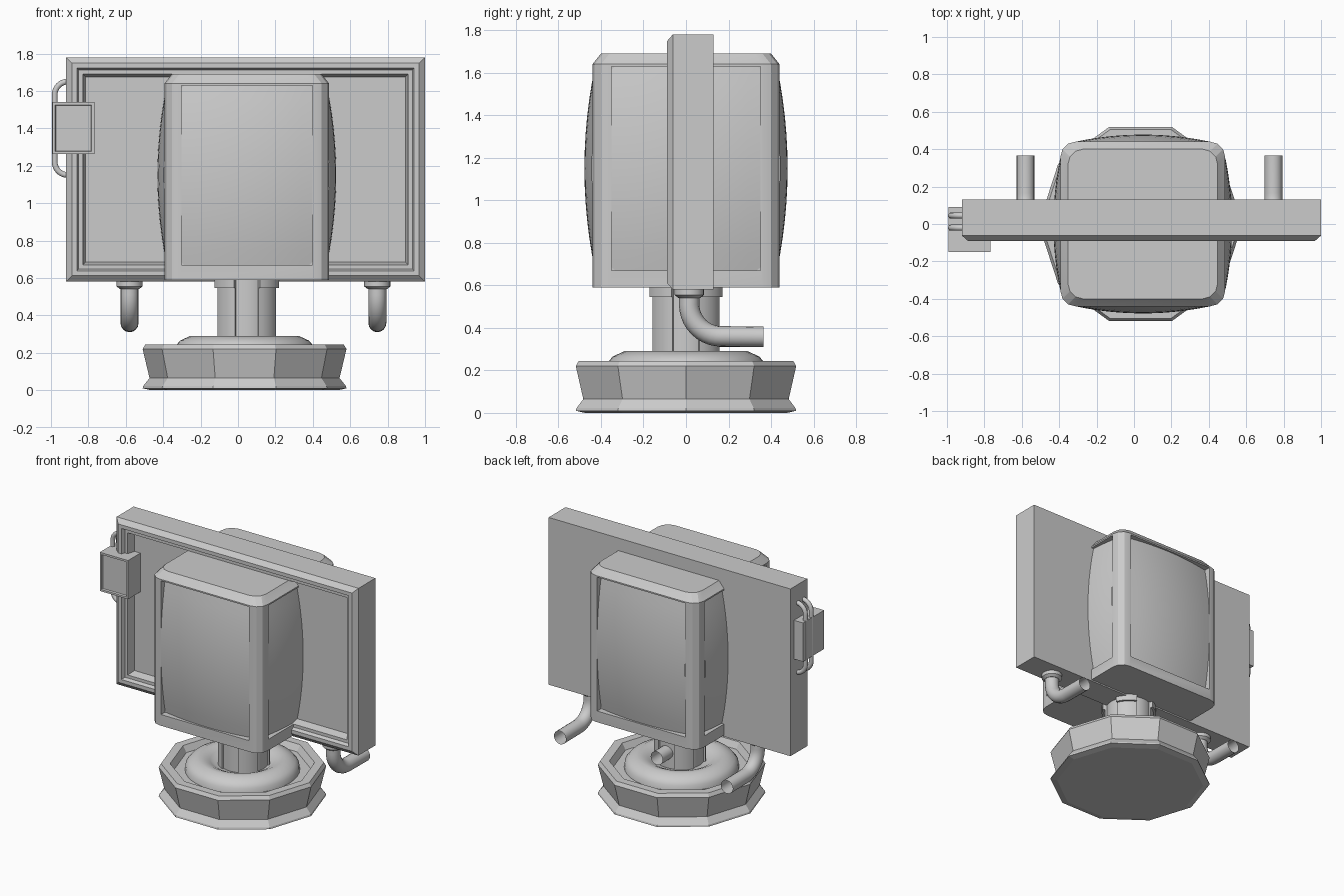
import bpy, bmesh, math
from mathutils import Vector

if "Cube" in bpy.data.objects:
    bpy.data.objects.remove(bpy.data.objects["Cube"])

CX = 0.047  # axis of the stand and head


def add(name, bm, smooth=None):
    bmesh.ops.recalc_face_normals(bm, faces=bm.faces[:])
    me = bpy.data.meshes.new(name)
    bm.to_mesh(me)
    bm.free()
    ob = bpy.data.objects.new(name, me)
    bpy.context.collection.objects.link(ob)
    if smooth:
        bpy.ops.object.select_all(action='DESELECT')
        ob.select_set(True)
        bpy.context.view_layer.objects.active = ob
        bpy.ops.object.shade_smooth_by_angle(angle=math.radians(smooth))
    return ob


def loft(bm, rings, cap_start=True, cap_end=True):
    vs = [[bm.verts.new(p) for p in r] for r in rings]
    n = len(rings[0])
    for a, b in zip(vs, vs[1:]):
        for i in range(n):
            j = (i + 1) % n
            bm.faces.new((a[i], a[j], b[j], b[i]))
    if cap_start:
        bm.faces.new(vs[0][::-1])
    if cap_end:
        bm.faces.new(vs[-1])


def lathe(name, profile, n, c, smooth=None):
    bm = bmesh.new()
    loft(bm, [[(c[0] + r * math.cos(2 * math.pi * i / n), c[1] + r * math.sin(2 * math.pi * i / n), z)
               for i in range(n)] for r, z in profile])
    return add(name, bm, smooth)


def framed_box(name, x0, x1, y1, z0, z1, steps):
    # rings from the back face to the recessed front: (inset, y)
    bm = bmesh.new()
    rings = [[(x0 + d, y, z0 + d), (x1 - d, y, z0 + d), (x1 - d, y, z1 - d), (x0 + d, y, z1 - d)]
             for d, y in [(0, y1)] + steps]
    loft(bm, rings)
    return add(name, bm)


def tube(name, pts, radius, n=16):
    # round sweep along a path lying in a plane
    bm = bmesh.new()
    pts = [Vector(p) for p in pts]
    tan = [(pts[min(i + 1, len(pts) - 1)] - pts[max(i - 1, 0)]).normalized() for i in range(len(pts))]
    side = tan[0].cross(tan[len(tan) // 2]).normalized()
    rings = []
    for p, t in zip(pts, tan):
        up = t.cross(side).normalized()
        rings.append([p + radius * (math.cos(a) * side + math.sin(a) * up)
                      for a in (2 * math.pi * k / n for k in range(n))])
    loft(bm, rings, False, False)
    return add(name, bm, 40)


def arc(cx, cy, r, a0, a1, n=8):
    return [(cx + r * math.cos(math.radians(a0 + (a1 - a0) * i / n)),
             cy + r * math.sin(math.radians(a0 + (a1 - a0) * i / n))) for i in range(n + 1)]


# Ten-sided base with a rounded ring on top
lathe("base", [(.50, 0), (.545, .01), (.542, .022), (.508, .065), (.545, .22), (.53, .245),
               (.47, .245), (.445, .2), (.1, .2)], 10, (0.035, 0))
lathe("base_ring", [(.375, .19), (.37, .235), (.345, .265), (.29, .29), (.25, .288), (.21, .27),
                    (.18, .25), (.1, .25)], 40, (0.035, 0), 50)

# Column: round core, four raised shells with collars
lathe("column_core", [(.157, .2), (.157, .62)], 32, (CX, 0), 40)
for k in range(4):
    for part, r, z0, z1 in (("shell", .169, .25, .56), ("collar", .185, .545, .6)):
        bm = bmesh.new()
        a = 45 + 90 * k
        outline = arc(CX, 0, r, a - 23, a + 23, 6) + arc(CX, 0, .12, a + 23, a - 23, 6)
        loft(bm, [[(x, y, z) for x, y in outline] for z in (z0, z1)])
        add(f"column_{part}_{k + 1}", bm, 30)

# Wide panel with a chamfered, stepped frame
framed_box("wide_panel", -.92, 1.0, .13, .58, 1.78,
           [(0, -.062), (.032, -.09), (.058, -.09), (.068, -.065), (.09, -.065), (.105, -.01)])

# Head: rounded-corner box, chamfered on top, with four recessed windows
H, C = .44, .08
Z0, Z1 = .67, 1.63


def head_ring(h, z):
    c = h - C
    pts = []
    for k, (sx, sy) in enumerate(((1, 1), (-1, 1), (-1, -1), (1, -1))):
        pts += arc(sx * c, sy * c, C, 90 * k, 90 * k + 90, 3)
    return [(CX + x, y, z) for x, y in pts]


bm = bmesh.new()
loft(bm, [head_ring(H, .59), head_ring(H, 1.64), head_ring(H - .04, 1.69)])
bm.normal_update()
sides = [f for f in bm.faces if abs(f.normal.z) < .01 and f.calc_area() > .5]
bmesh.ops.inset_individual(bm, faces=sides, thickness=.005)
bm.normal_update()
for depth in (0, .045):
    if depth:
        normals = [f.normal.copy() for f in sides]
        sides = bmesh.ops.extrude_discrete_faces(bm, faces=sides)['faces']
    for i, f in enumerate(sides):
        nrm = normals[i] if depth else f.normal
        for v in f.verts:
            if depth:
                v.co -= nrm * depth
            else:
                v.co.z = Z1 if v.co.z > 1.2 else Z0
                if abs(nrm.x) > .5:
                    v.co.y = math.copysign(.35, v.co.y)
                else:
                    v.co.x = CX + math.copysign(.35, v.co.x - CX)
add("head", bm, 20)

# Bulging glass on the four sides
N = 12
for k, name in enumerate(("front", "right", "back", "left")):
    bm = bmesh.new()
    ang = math.pi / 2 * k
    grid = []
    for i in range(N + 1):
        for j in range(N + 1):
            u, v = 2 * i / N - 1, 2 * j / N - 1
            x, y = .35 * u, -(.478 - .036 * u * u - .05 * v * v)
            grid.append(bm.verts.new((CX + x * math.cos(ang) - y * math.sin(ang),
                                      x * math.sin(ang) + y * math.cos(ang),
                                      (Z0 + Z1) / 2 + (Z1 - Z0) / 2 * v)))
    for i in range(N):
        for j in range(N):
            a = i * (N + 1) + j
            bm.faces.new((grid[a], grid[a + N + 1], grid[a + N + 2], grid[a + 1]))
    ob = add("glass_" + name, bm, 40)
    out = Vector((math.sin(ang), -math.cos(ang), 0))
    if ob.data.polygons[N * N // 2].normal.dot(out) < 0:
        ob.data.flip_normals()

# Open pipes under the panel that bend to the back
for name, x, y in (("left", -.58, .015), ("right", .745, .015), ("middle", CX, -.085)):
    bend = [(y + .15 + dy, .51 + dz) for dy, dz in arc(0, 0, .15, 180, 270, 10)]
    path = [(y, .59)] + bend + [(y + .35, .358)]
    tube("pipe_" + name, [(x, py, pz) for py, pz in path], .048)
    lathe("pipe_flange_" + name, [(.05, .54), (.07, .555), (.07, .59)], 20, (x, y), 30)

# Small box on the left edge with thin looped cables
framed_box("control_box", -.992, -.768, .09, 1.262, 1.54,
           [(0, -.15), (.014, -.15), (.018, -.138)])
for y in (.045, -.02):
    for side, sz in (("upper", 1), ("lower", -1)):
        loop = [(-.98, 0)] + arc(-.91, .18, .07, 180, 90, 8) + [(-.88, .25)]
        tube(f"cable_{side}", [(x, y, 1.4 + sz * z) for x, z in loop], .016, 10)
